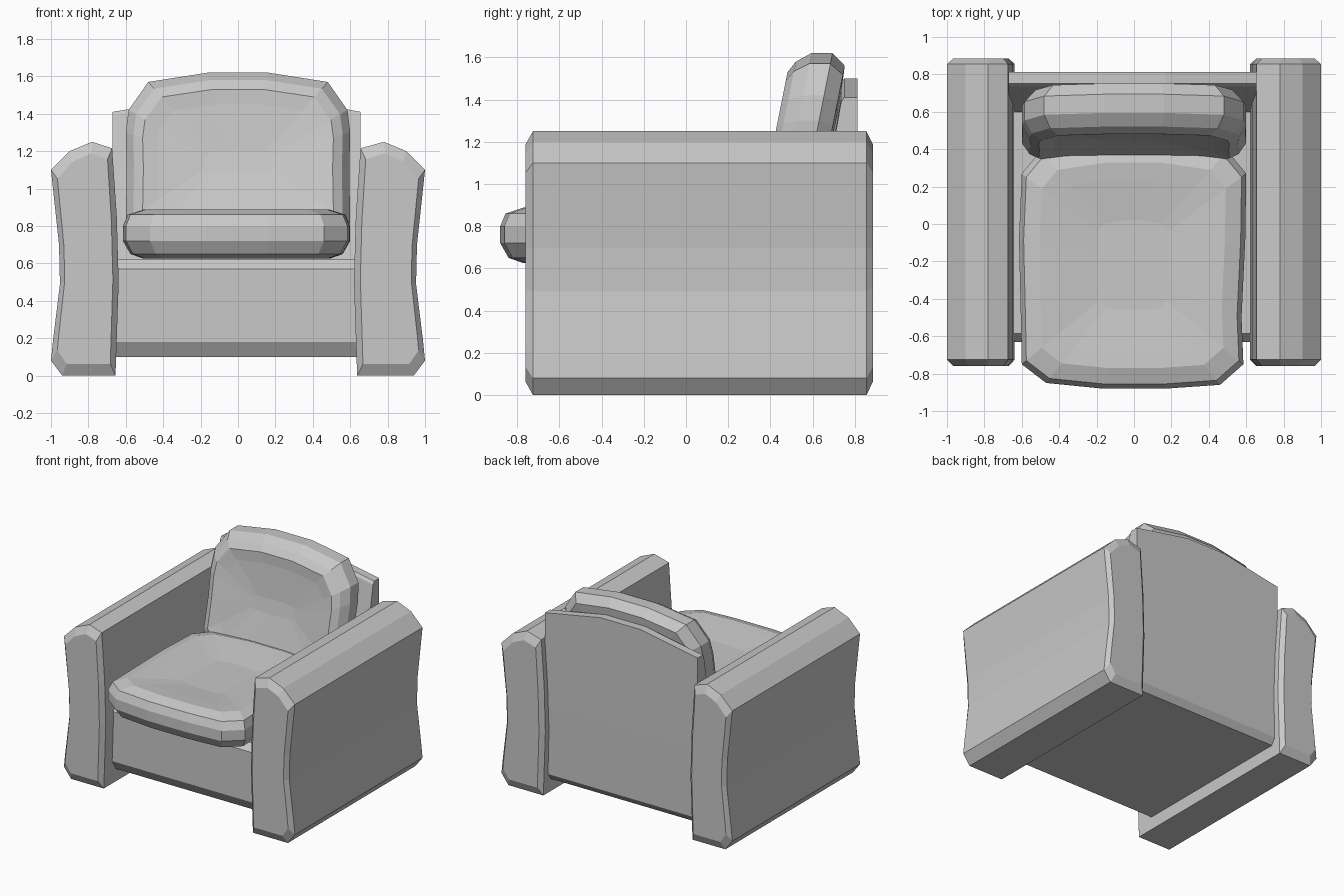
import bpy
import bmesh

cube = bpy.data.objects.get("Cube")
if cube:
    bpy.data.objects.remove(cube)

# One plain upholstery colour
fabric = bpy.data.materials.new("grey_fabric")
fabric.use_nodes = True
GREY = (0.58, 0.58, 0.58, 1)
fabric.diffuse_color = GREY
fabric.node_tree.nodes["Principled BSDF"].inputs["Base Color"].default_value = GREY


def loft(name, rings):
    """Skin a list of equal-length point rings and cap both ends."""
    bm = bmesh.new()
    loops = [[bm.verts.new(p) for p in ring] for ring in rings]
    n = len(loops[0])
    for a, b in zip(loops, loops[1:]):
        for i in range(n):
            j = (i + 1) % n
            bm.faces.new((a[i], a[j], b[j], b[i]))
    bm.faces.new(loops[0])
    bm.faces.new(loops[-1])
    bmesh.ops.recalc_face_normals(bm, faces=bm.faces)
    mesh = bpy.data.meshes.new(name)
    bm.to_mesh(mesh)
    bm.free()
    mesh.materials.append(fabric)
    obj = bpy.data.objects.new(name, mesh)
    bpy.context.collection.objects.link(obj)
    return obj


def cushion(name, outline, levels, place):
    """Stack inset copies of an outline; place maps (u, v, depth) to space."""
    us, vs = zip(*outline)
    cu, cv = (min(us) + max(us)) / 2, (min(vs) + max(vs)) / 2
    hu, hv = (max(us) - min(us)) / 2, (max(vs) - min(vs)) / 2
    rings = []
    for inset, depth in levels:
        ku, kv = 1 - inset / hu, 1 - inset / hv
        rings.append([place(cu + (u - cu) * ku, cv + (v - cv) * kv, depth)
                      for u, v in outline])
    return loft(name, rings)


# Arms: waisted profile, chamfered at both ends
outer = [(0.94, 0), (1.0, 0.08), (0.99, 0.18), (0.952, 0.49), (0.957, 0.7), (1.0, 1.1)]
top = [(0.9, 1.2), (0.78, 1.25)]
inner = [(0.655, 1.215), (0.63, 0.85), (0.62, 0.5), (0.637, 0)]


def arm(name, side, shift):
    profile = outer + top + [(x + shift, z) for x, z in inner]
    rings = []
    for y, kx, kz in ((-0.76, 0.82, 0.9), (-0.725, 1, 1), (0.855, 1, 1), (0.885, 0.82, 0.9)):
        rings.append([(side * (0.81 + (x - 0.81) * kx), y, 0.63 + (z - 0.63) * kz)
                      for x, z in profile])
    loft(name, rings)


arm("left_arm", 1, 0)
arm("right_arm", -1, 0.018)

# Seat base with chamfered front edges
base = [(-0.58, 0.1), (-0.63, 0.18), (-0.63, 0.57), (-0.585, 0.62), (0.68, 0.62), (0.68, 0.1)]
loft("seat_base", [[(x, y, z) for y, z in base] for x in (-0.67, 0.655)])

# Back panel: sloping front, gently raised top
columns = [(-0.67, 1.41), (-0.55, 1.43), (-0.17, 1.5), (0.17, 1.5), (0.55, 1.43), (0.655, 1.41)]
loft("back_panel", [[(x, 0.6, 0.1), (x, 0.6, 0.62), (x, 0.735, h - 0.02), (x, 0.75, h),
                     (x, 0.812, h), (x, 0.812, 0.7), (x, 0.805, 0.15), (x, 0.77, 0.1)]
                    for x, h in columns])

# Seat cushion: rounded front, slightly dished top
seat = [(-0.6, -0.75), (-0.47, -0.85), (-0.17, -0.88), (0.17, -0.88), (0.46, -0.86),
        (0.585, -0.75), (0.575, -0.5), (0.595, -0.08), (0.6, 0.27), (0.5, 0.39),
        (0.17, 0.44), (-0.17, 0.44), (-0.5, 0.39), (-0.6, 0.27), (-0.615, -0.08), (-0.605, -0.5)]
cushion("seat_cushion", seat,
        [(0.11, 0.625), (0.04, 0.65), (0, 0.72), (0, 0.8), (0.025, 0.86),
         (0.11, 0.888), (0.2, 0.88), (0.42, 0.855)],
        lambda u, v, d: (u, v, d))

# Back cushion: arched top, leaning backwards
half = [(0.17, 0.67), (0.5, 0.69), (0.6, 0.82), (0.595, 1.1), (0.6, 1.3), (0.585, 1.42),
        (0.48, 1.57), (0.16, 1.62)]
back = half + [(-x, z) for x, z in reversed(half)]
cushion("back_cushion", back,
        [(0.2, 0.7), (0.06, 0.69), (0, 0.62), (0, 0.52), (0.04, 0.455),
         (0.09, 0.425), (0.17, 0.44), (0.42, 0.465)],
        lambda u, v, d: (u, d + 0.2 * (v - 1.25), v))
